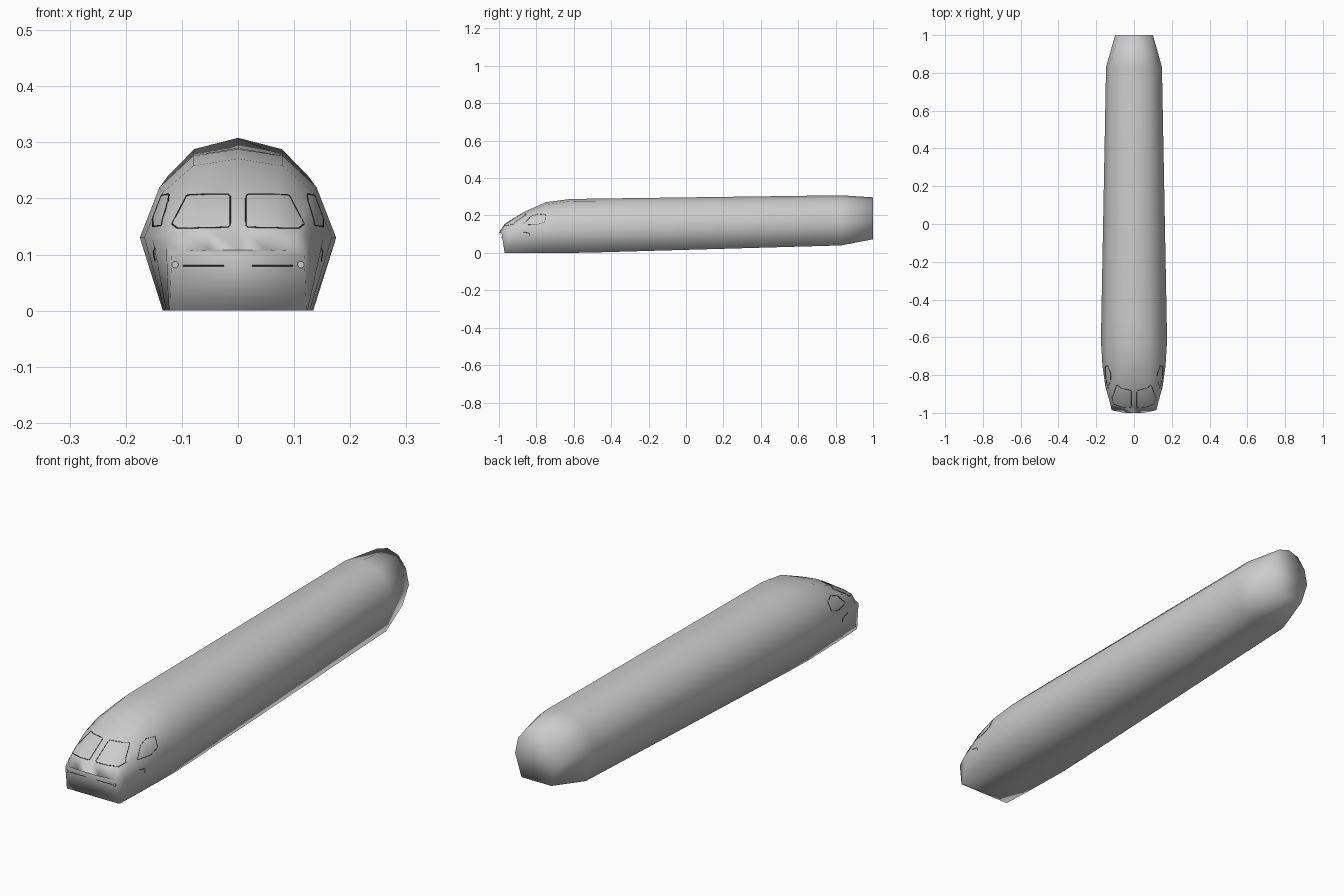
import bpy, bmesh
from mathutils import Vector
from mathutils.bvhtree import BVHTree

if "Cube" in bpy.data.objects:
    bpy.data.objects.remove(bpy.data.objects["Cube"])

# Half cross-sections (x, y, z): sill, waist, cheek, shoulder, crown
SECTIONS = [
    [(.122, -.97, 0), (.118, -.985, .10), (.10, -.99, .106), (.05, -1, .108), (0, -1, .108)],
    [(.124, -.96, 0), (.128, -.945, .118), (.108, -.955, .146), (.06, -.967, .152), (0, -.97, .154)],
    [(.128, -.86, 0), (.152, -.86, .128), (.122, -.86, .188), (.07, -.86, .212), (0, -.87, .217)],
    [(.131, -.75, 0), (.167, -.75, .13), (.135, -.75, .21), (.08, -.75, .258), (0, -.75, .271)],
    [(.134, -.62, 0), (.175, -.62, .13), (.140, -.62, .22), (.08, -.62, .276), (0, -.62, .288)],
    [(.132, -.50, .002), (.173, -.50, .131), (.139, -.50, .221), (.08, -.50, .277), (0, -.50, .290)],
    [(.112, .83, .04), (.148, .83, .165), (.125, .83, .24), (.078, .83, .288), (0, .83, .308)],
    [(.070, 1, .073), (.100, 1, .168), (.086, 1, .235), (.05, 1, .281), (0, 1, .297)],
]


def smooth(obj):
    for p in obj.data.polygons:
        p.use_smooth = True


# Lofted car body with closed ends
bm = bmesh.new()
rings = []
for half in SECTIONS:
    right = [bm.verts.new(p) for p in half]
    left = [bm.verts.new((-x, y, z)) for x, y, z in reversed(half[:-1])]
    rings.append(right + left)
for a, b in zip(rings, rings[1:]):
    n = len(a)
    for i in range(n):
        j = (i + 1) % n
        bm.faces.new((a[i], a[j], b[j], b[i]))
for ring in (rings[0], rings[-1]):
    for i in range(3):
        bm.faces.new((ring[i], ring[i + 1], ring[7 - i], ring[8 - i]))
    bm.faces.new((ring[3], ring[4], ring[5]))
bmesh.ops.recalc_face_normals(bm, faces=bm.faces)
tree = BVHTree.FromBMesh(bm)
mesh = bpy.data.meshes.new("car_body")
bm.to_mesh(mesh)
bm.free()
body = bpy.data.objects.new("car_body", mesh)
bpy.context.collection.objects.link(body)
smooth(body)

dark = bpy.data.materials.new("dark_trim")
dark.diffuse_color = (.06, .06, .06, 1)
dark.use_nodes = True
dark.node_tree.nodes["Principled BSDF"].inputs["Base Color"].default_value = dark.diffuse_color


def trim(name, pts, side=False, closed=True):
    """Thin seam projected on the body from the front (x, z) or side (y, z), mirrored."""
    path = []
    ends = pts[1:] + pts[:1] if closed else pts[1:]
    for p, q in zip(pts, ends):
        for k in range(8):
            u, v = Vector(p).lerp(Vector(q), k / 8)
            if side:
                hit = tree.ray_cast(Vector((2, u, v)), Vector((-1, 0, 0)))[0]
            else:
                hit = tree.ray_cast(Vector((u, -3, v)), Vector((0, 1, 0)))[0]
            if hit:
                path.append(hit)
    curve = bpy.data.curves.new(name, 'CURVE')
    curve.dimensions = '3D'
    curve.bevel_depth = .0012
    curve.bevel_resolution = 0
    curve.materials.append(dark)
    for s in (1, -1):
        sp = curve.splines.new('POLY')
        sp.points.add(len(path) - 1)
        for pt, c in zip(sp.points, path):
            pt.co = (s * c.x, c.y, c.z, 1)
        sp.use_cyclic_u = closed
    obj = bpy.data.objects.new(name, curve)
    bpy.context.collection.objects.link(obj)


# Windscreen, cab side windows, nose seam and side vents
trim("windscreen_frame", [(.014, .153), (.018, .149), (.108, .147), (.118, .155),
                          (.092, .205), (.086, .207), (.018, .208), (.014, .204)])
trim("side_window_frame", [(-.87, .152), (-.80, .150), (-.755, .165), (-.75, .205),
                           (-.79, .208), (-.83, .195)], side=True)
trim("nose_seam", [(.025, .08), (.108, .08)], closed=False)
trim("side_vent", [(-.87, .112), (-.835, .105), (-.835, .085)], side=True, closed=False)

# Headlights
for s, label in ((1, "right"), (-1, "left")):
    bpy.ops.mesh.primitive_cylinder_add(vertices=12, radius=.006, depth=.008,
                                        location=(s * .112, -.982, .082),
                                        rotation=(1.5708, 0, 0))
    lamp = bpy.context.object
    lamp.name = label + "_headlight"
    bpy.ops.object.shade_smooth_by_angle()
